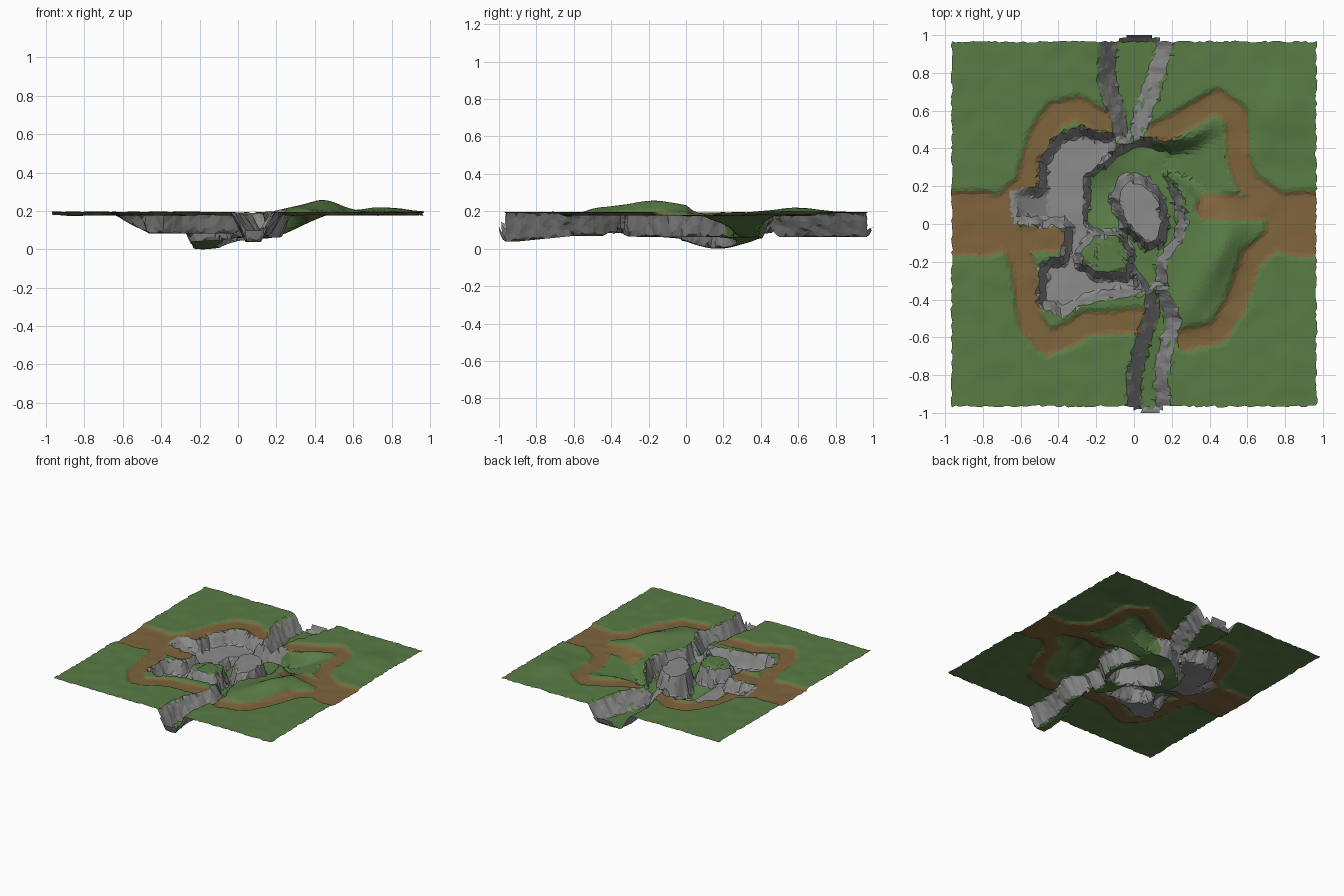
import bpy, bmesh, math, random
from mathutils import Vector, noise

if "Cube" in bpy.data.objects:
    bpy.data.objects.remove(bpy.data.objects["Cube"])

random.seed(4)

# Plan outlines of sunken and raised areas
SHELF = [(-.66, .18), (-.5, .2), (-.51, .33), (-.4, .48), (-.28, .51), (-.08, .47), (-.1, .36),
         (-.2, .2), (-.2, -.1), (-.2, -.25), (.02, -.25), (.06, -.37), (-.1, -.39), (-.25, -.42),
         (-.38, -.49), (-.51, -.43), (-.5, -.2), (-.38, -.17), (-.36, -.02), (-.64, 0)]
BASIN = [(0, .46), (-.12, .39), (-.28, .27), (-.29, 0), (-.25, -.06), (-.1, -.12), (-.02, -.27),
         (.07, -.38), (.18, -.33), (.16, -.2), (.25, -.1), (.28, 0), (.25, .15), (.2, .28),
         (.22, .42), (.05, .46)]
NORTH = [(-.11, .42), (-.13, .55), (-.19, .75), (-.17, 1.2), (.23, 1.2), (.2, .9), (.15, .75),
         (.1, .6), (.04, .38)]
SOUTH = [(.05, -.28), (.06, -.45), (-.03, -.75), (-.04, -1.2), (.21, -1.2), (.18, -.8),
         (.25, -.5), (.18, -.36), (.14, -.28)]
RAMP = [(.05, .44), (.3, .47), (.42, .54), (.52, .52), (.55, .3), (.52, .12), (.36, .06),
        (.26, .16), (.1, .22)]
MESA = [(-.28, -.15), (-.2, -.06), (-.08, -.07), (-.03, -.17), (-.06, -.23), (-.15, -.25), (-.27, -.21)]
PILLAR = [(-.09, .14), (-.05, .22), (.05, .22), (.13, .13), (.15, 0), (.13, -.09), (.07, -.1), (-.04, 0)]

# Footpaths: half width, then centre line
PATHS = [(.17, [(-1.1, 0), (-.78, 0)]), (.07, [(-.8, -.08), (-.43, -.08)]),
         (.065, [(-.66, .12), (-.57, .2), (-.5, .45), (-.42, .58), (-.3, .61), (-.17, .54)]),
         (.065, [(-.62, -.12), (-.58, -.25), (-.55, -.52), (-.46, -.63), (-.37, -.6), (-.25, -.53), (.03, -.51)]),
         (.06, [(.13, .48), (.3, .57), (.44, .65), (.54, .58), (.55, .35), (.6, .22), (.75, .12)]),
         (.17, [(1.1, 0), (.86, 0)]), (.07, [(.8, .09), (.4, .09)]),
         (.06, [(.78, -.05), (.62, -.18), (.54, -.42), (.44, -.58), (.28, -.61)])]
RIDGE = [(.3, -.45), (.43, -.2), (.5, -.02)]


def seg_dist(x, y, a, b):
    dx, dy = b[0] - a[0], b[1] - a[1]
    t = ((x - a[0]) * dx + (y - a[1]) * dy) / (dx * dx + dy * dy)
    t = min(1, max(0, t))
    return math.hypot(x - a[0] - t * dx, y - a[1] - t * dy)


def line_dist(x, y, pts):
    return min(seg_dist(x, y, a, b) for a, b in zip(pts, pts[1:]))


def inside_dist(x, y, poly):
    """Signed distance to an outline, positive inside."""
    d, inside = 9, False
    for a, b in zip(poly, poly[1:] + poly[:1]):
        d = min(d, seg_dist(x, y, a, b))
        if (a[1] > y) != (b[1] > y) and x < a[0] + (y - a[1]) / (b[1] - a[1]) * (b[0] - a[0]):
            inside = not inside
    return d if inside else -d


def step(t):
    return min(1, max(0, t))


def ease(t):
    t = step(t)
    return t * t * (3 - 2 * t)


def bump(x, y, cx, cy, r):
    return math.exp(-((x - cx) ** 2 + (y - cy) ** 2) / (r * r))


def terrain(x, y):
    """Height and ground kind (0 grass, 1 rock, 2 earth) at a plan point."""
    n = noise.noise(Vector((x * 9, y * 9, 1)))
    jag = .012 * noise.noise(Vector((x * 22, y * 22, 5)))
    path = max(w - line_dist(x, y, p) for w, p in PATHS) + jag * .6
    # Plateau, worn paths and hills
    h = .2 + .005 * n - .016 * ease(path / .04 + .5)
    crest = line_dist(x, y, RIDGE)
    h += .062 * math.exp(-(crest / .1) ** 2) * (.35 + .65 * bump(x, y, .43, -.18, .22))
    h += .025 * bump(x, y, .76, .6, .16)
    top = h
    # Canyon hollows
    floor = .07 + .006 * n - .065 * bump(x, y, -.17, .18, .19)
    shelf_z = .09 + .004 * n + .1 * step((-.46 - x) / .2) * step((y + .08) / .1)
    shelf, basin = inside_dist(x, y, SHELF) + jag, inside_dist(x, y, BASIN) + jag
    north, south = inside_dist(x, y, NORTH) + jag, inside_dist(x, y, SOUTH) + jag
    end = .06 * step((abs(y) - .965) / .035) ** 2
    dip = .03 * step((-y - .6) / .3)
    slope = .06 + .135 * ease((x - .12) / .42)
    for d, w, z in ((shelf, .045, shelf_z), (basin, .045, floor), (north, .09, .07 + end),
                    (south, .075, .075 - dip + end)):
        h = min(h, top + (z - top) * step(d / w))
    ramp = inside_dist(x, y, RAMP)
    h = min(h, top + (slope - top) * ease(ramp / .1))
    kind = 2 if path > 0 and max(shelf, basin, north, south) < .01 else 0
    if shelf > 0 and basin < .03:
        kind = 1
    # Standing rocks
    mesa, pillar = inside_dist(x, y, MESA) + jag, inside_dist(x, y, PILLAR) + jag
    h += (max(h, .19 + .004 * n) - h) * step(1 + mesa / .035)
    h += (max(h, .195 + .004 * n) - h) * step(1 + pillar / .035)
    if mesa > 0:
        kind = 0
    if pillar > -.02:
        kind = 1
    rocky = max(shelf, basin, north, south) > -.015 and not (ramp > .02 and x > .1)
    return h, kind, rocky


# Irregular grid sheet, with canyon mouths sticking out at both ends
S = .0193
bm = bmesh.new()
grid = {}
for j in range(-52, 53):
    for i in range(-50, 51):
        if abs(j) > 50:
            mid, half = (.03, .12) if j > 0 else (.085, .085)
            if abs(i * S - mid) > (half if abs(j) == 51 else half * .65):
                continue
        x = i * S + random.uniform(-.006, .006)
        y = j * S + random.uniform(-.006, .006)
        y = max(-1, min(1, y if abs(j) < 52 else j / 52))
        grid[i, j] = bm.verts.new((x, y, terrain(x, y)[0]))

low = min(v.co.z for v in bm.verts)
for v in bm.verts:
    v.co.z -= low

for (i, j) in list(grid):
    q = [grid.get(k) for k in ((i, j), (i + 1, j), (i + 1, j + 1), (i, j + 1))]
    if None in q:
        continue
    a, b, c, d = q
    if abs(a.co.z - c.co.z) < abs(b.co.z - d.co.z):
        tris = ((a, b, c), (a, c, d))
    else:
        tris = ((a, b, d), (b, c, d))
    for t in tris:
        f = bm.faces.new(t)
        f.normal_update()
        m = f.calc_center_median()
        h, kind, rocky = terrain(m.x, m.y)
        f.material_index = 1 if rocky and f.normal.z < .72 else kind

bmesh.ops.delete(bm, geom=[v for v in bm.verts if not v.link_faces], context='VERTS')
mesh = bpy.data.meshes.new("canyon_terrain")
bm.to_mesh(mesh)
bm.free()

# Grass, rock and earth colours
for name, col in (("grass", (.1, .2, .06, 1)), ("rock", (.26, .26, .26, 1)), ("earth", (.21, .13, .045, 1))):
    mat = bpy.data.materials.new(name)
    mat.diffuse_color = col
    mat.use_nodes = True
    mat.node_tree.nodes["Principled BSDF"].inputs["Base Color"].default_value = mat.diffuse_color
    mesh.materials.append(mat)
bpy.context.collection.objects.link(bpy.data.objects.new("canyon_terrain", mesh))
